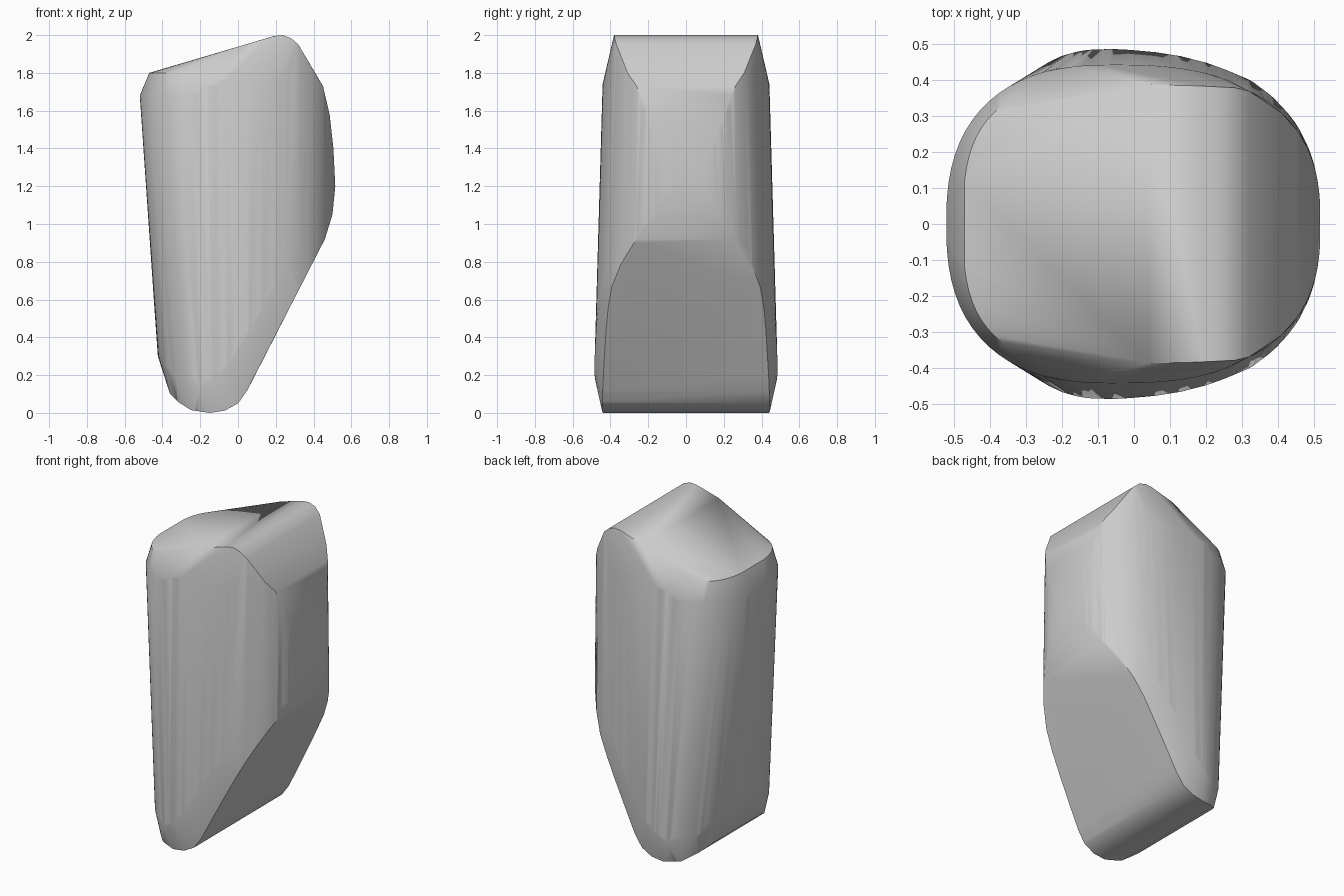
import bpy, bmesh, math

cube = bpy.data.objects.get("Cube")
if cube:
    bpy.data.objects.remove(cube, do_unlink=True)

# Outline of the whole stone in x and z, and of its wall between the chamfers
OUTLINE = [(-.36, .1), (-.32, .06), (-.25, .015), (-.15, 0), (-.07, .012), (0, .05), (.05, .12),
           (.46, .92), (.5, 1.05), (.515, 1.2), (.505, 1.4), (.485, 1.58), (.45, 1.73),
           (.32, 1.95), (.28, 1.985), (.235, 2), (.19, 1.995), (-.47, 1.8),
           (-.52, 1.68), (-.425, .3)]
WALL = [(-.425, .3), (-.33, .18), (-.2, .125), (-.05, .25), (.25, .75), (.5, 1.05), (.515, 1.2),
        (.505, 1.4), (.485, 1.58), (.45, 1.73), (.25, 1.8), (-.1, 1.74), (-.52, 1.68)]
CENTRE = -.05


def lerp(a, b, t):
    return a + (b - a) * t


def span(outline, z):
    """Left and right limits of an outline at a height."""
    xs = []
    for (x0, z0), (x1, z1) in zip(outline, outline[1:] + outline[:1]):
        if min(z0, z1) <= z <= max(z0, z1):
            xs += [x0, x1] if z0 == z1 else [lerp(x0, x1, (z - z0) / (z1 - z0))]
    return min(xs), max(xs)


def half_depth(x, left, right, depth, power):
    """Half depth of a rounded column at x."""
    r = CENTRE - left if x < CENTRE else right - CENTRE
    return depth * max(0, 1 - (abs(x - CENTRE) / r) ** power) ** (1 / power)


def wall_depth(x, z):
    left = lerp(-.403, -.543, z / 2)
    return half_depth(x, left, .517, lerp(.492, .434, z / 2), 2.5)


def cap_depth(x, z):
    left = lerp(-.37, -.485, z / 2)
    inner = half_depth(x, left, lerp(.56, .8, z / 2), lerp(.445, .385, z / 2), 3)
    return min(inner, wall_depth(x, z))


# The wall and the narrower core are wrapped in one hull, which forms the chamfers
bm = bmesh.new()
for outline, depth in ((WALL, wall_depth), (OUTLINE, cap_depth)):
    heights = {z for x, z in outline} | {lerp(.2, 1.6, i / 12) for i in range(13)}
    for z in sorted(heights):
        lo, hi = span(outline, z)
        for i in range(41):
            x = lerp(lo, hi, .5 - .5 * math.cos(math.pi * i / 40))
            for side in (-1, 1):
                bm.verts.new((x, side * depth(x, z), z))
bmesh.ops.remove_doubles(bm, verts=bm.verts[:], dist=.002)
bmesh.ops.convex_hull(bm, input=bm.verts[:])
bmesh.ops.delete(bm, geom=[v for v in bm.verts if not v.link_faces], context='VERTS')
bmesh.ops.dissolve_limit(bm, angle_limit=math.radians(1), verts=bm.verts[:], edges=bm.edges[:])
bmesh.ops.recalc_face_normals(bm, faces=bm.faces[:])
mesh = bpy.data.meshes.new("stone")
bm.to_mesh(mesh)
bm.free()
stone = bpy.data.objects.new("stone", mesh)
bpy.context.collection.objects.link(stone)

# Plain grey colour
grey = bpy.data.materials.new("stone grey")
grey.use_nodes = True
colour = (.6, .6, .6, 1)
grey.diffuse_color = colour
grey.node_tree.nodes["Principled BSDF"].inputs["Base Color"].default_value = colour
mesh.materials.append(grey)

bpy.context.view_layer.objects.active = stone
stone.select_set(True)
bpy.ops.object.shade_smooth_by_angle(angle=math.radians(35))
